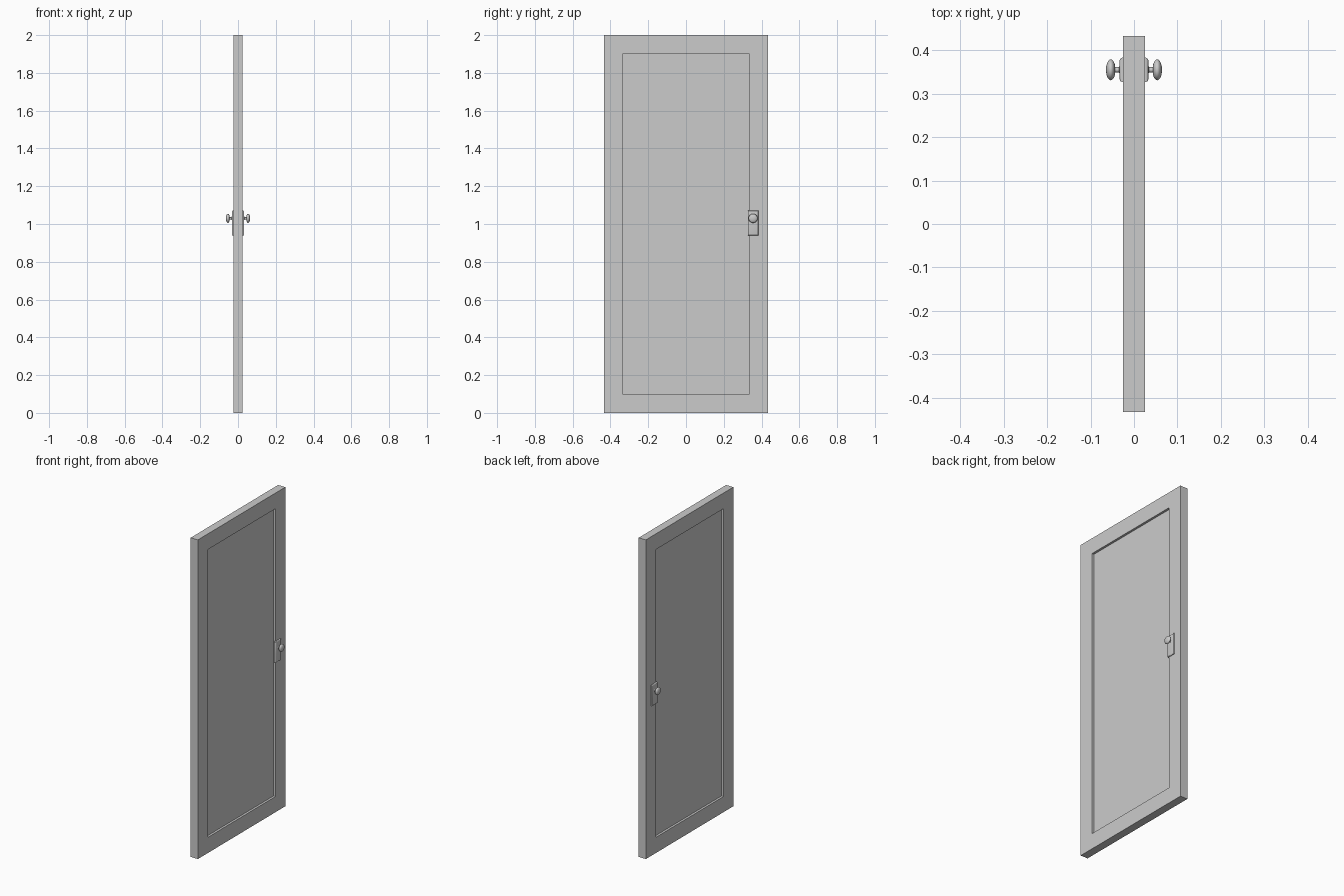
import bpy, bmesh, math
from mathutils import Matrix

if "Cube" in bpy.data.objects:
    bpy.data.objects.remove(bpy.data.objects["Cube"])

HALF_T, HALF_W, HEIGHT = 0.025, 0.433, 2.0
RECESS = 0.014
KNOB_Y, KNOB_Z = 0.355, 1.03


def finish(bm, name):
    bmesh.ops.recalc_face_normals(bm, faces=bm.faces)
    me = bpy.data.meshes.new(name)
    bm.to_mesh(me)
    bm.free()
    ob = bpy.data.objects.new(name, me)
    bpy.context.collection.objects.link(ob)
    return ob


def box(bm, size, centre):
    m = Matrix.Translation(centre) @ Matrix.Diagonal((*size, 1))
    return bmesh.ops.create_cube(bm, size=1, matrix=m)


def smooth(ob, angle=35):
    bpy.ops.object.select_all(action='DESELECT')
    ob.select_set(True)
    bpy.context.view_layer.objects.active = ob
    bpy.ops.object.shade_smooth_by_angle(angle=math.radians(angle))


# Door leaf: one slab with a recessed panel on both broad faces
bm = bmesh.new()
box(bm, (2 * HALF_T, 2 * HALF_W, HEIGHT), (0, 0, HEIGHT / 2))
broad = [f for f in bm.faces if abs(f.normal.x) > 0.9]
bmesh.ops.inset_individual(bm, faces=broad, thickness=0.139)
for f in broad:
    side = 1 if f.normal.x > 0 else -1
    wall = bmesh.ops.extrude_discrete_faces(bm, faces=[f])["faces"][0]
    for v in wall.verts:
        v.co.x -= side * RECESS
finish(bm, "door_leaf")


# Backing plate with softened front edges
def plate(side, name):
    bm = bmesh.new()
    box(bm, (0.012, 0.056, 0.132), (side * 0.027, KNOB_Y, 1.005))
    front = [e for e in bm.edges if all(v.co.x * side > 0.03 for v in e.verts)]
    bmesh.ops.bevel(bm, geom=front, offset=0.006, segments=3,
                    profile=0.5, affect='EDGES')
    smooth(finish(bm, name))


# Lathed knob: flared neck leading to a flattened ball
def knob(side, name):
    profile = [(0.028, 0.010), (0.033, 0.009), (0.035, 0.006), (0.044, 0.006)]
    for i in range(2, 13):
        a = math.pi * i / 12
        profile.append((0.0535 - 0.011 * math.cos(a), 0.024 * math.sin(a)))
    bm = bmesh.new()
    verts = [bm.verts.new((side * x, KNOB_Y + r, KNOB_Z)) for x, r in profile]
    edges = [bm.edges.new(p) for p in zip(verts, verts[1:])]
    bmesh.ops.spin(bm, geom=verts + edges, cent=(0, KNOB_Y, KNOB_Z),
                   axis=(1, 0, 0), angle=2 * math.pi, steps=32)
    bmesh.ops.remove_doubles(bm, verts=bm.verts, dist=1e-5)
    smooth(finish(bm, name), 40)


for side, label in ((1, "right"), (-1, "left")):
    plate(side, f"{label}_knob_plate")
    knob(side, f"{label}_door_knob")
